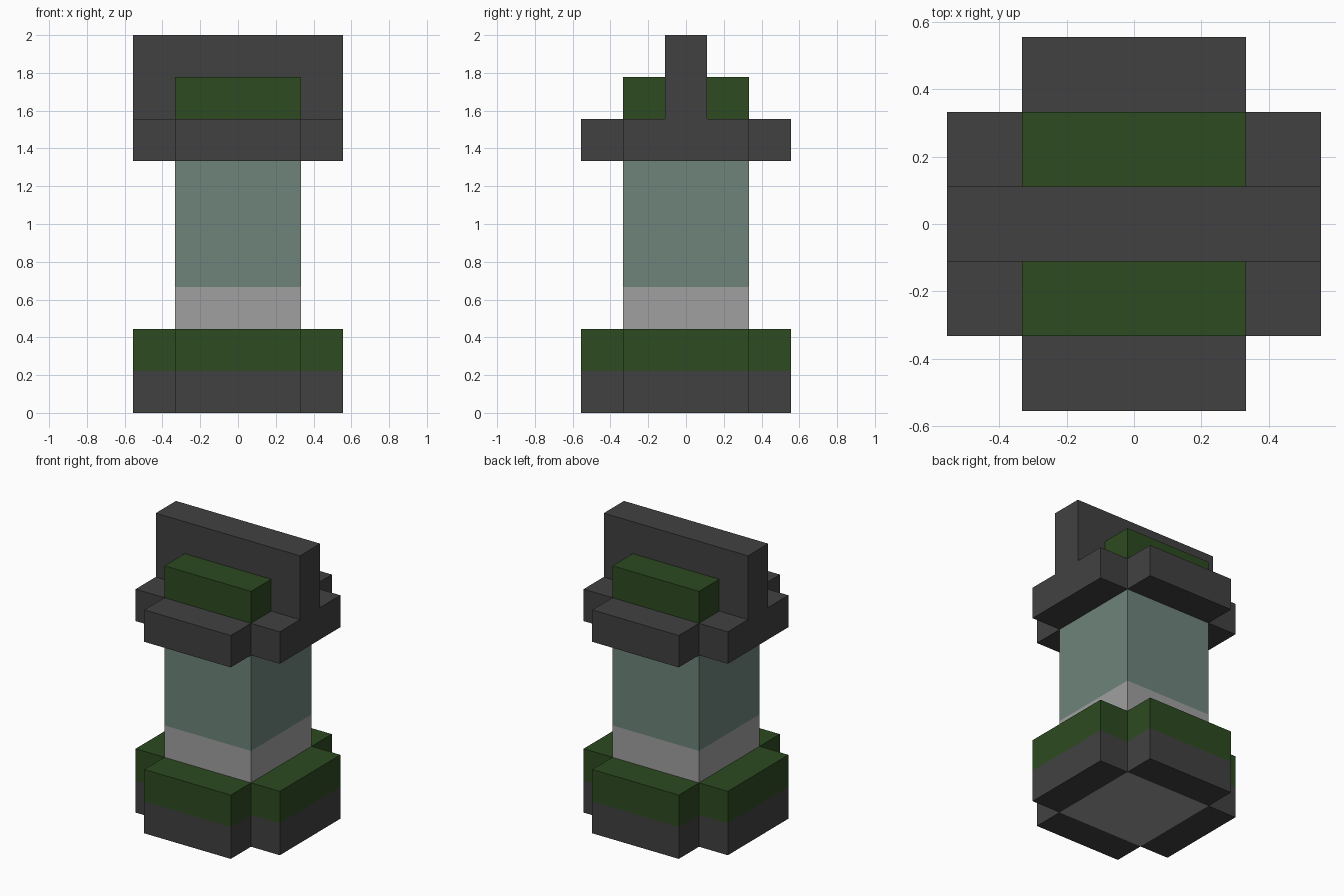
import bpy
import bmesh
from mathutils import Vector

U = 2 / 9  # one block unit

cube = bpy.data.objects.get("Cube")
if cube:
    bpy.data.objects.remove(cube, do_unlink=True)


def make_material(name, rgb):
    mat = bpy.data.materials.new(name)
    mat.use_nodes = True
    mat.diffuse_color = (*rgb, 1)
    mat.node_tree.nodes["Principled BSDF"].inputs["Base Color"].default_value = (*rgb, 1)
    return mat


DARK = make_material("dark grey", (0.053, 0.053, 0.053))
GREEN = make_material("moss green", (0.026, 0.069, 0.015))
TEAL = make_material("grey teal", (0.156, 0.231, 0.198))
LIGHT = make_material("light grey", (0.352, 0.352, 0.352))


def layered(name, bm, z, layers):
    """Extrude a flat footprint upward through (height, material) layers."""
    mesh = bpy.data.meshes.new(name)
    for v in bm.verts:
        v.co.z = z
    top = bm.faces[:]
    for slot, (height, mat) in enumerate(layers):
        mesh.materials.append(mat)
        old = set(bm.faces) if slot == 0 else set(bm.faces) - set(top)
        geom = bmesh.ops.extrude_face_region(bm, geom=top)["geom"]
        verts = [g for g in geom if isinstance(g, bmesh.types.BMVert)]
        bmesh.ops.translate(bm, verts=verts, vec=Vector((0, 0, height)))
        top = [g for g in geom if isinstance(g, bmesh.types.BMFace)]
        for f in bm.faces:
            if f not in old:
                f.material_index = slot
    bmesh.ops.recalc_face_normals(bm, faces=bm.faces[:])
    # The core column shows through the middle of the underside
    if LIGHT not in mesh.materials[:]:
        mesh.materials.append(LIGHT)
        for f in bm.faces:
            c = f.calc_center_median()
            if c.z < 0.01 and max(abs(c.x), abs(c.y)) < 0.5:
                f.material_index = len(mesh.materials) - 1
    bmesh.ops.scale(bm, verts=bm.verts[:], vec=(U, U, U))
    bm.to_mesh(mesh)
    bm.free()
    obj = bpy.data.objects.new(name, mesh)
    bpy.context.collection.objects.link(obj)
    return obj


def rectangle(width, depth, y=0):
    bm = bmesh.new()
    bmesh.ops.create_grid(bm, x_segments=1, y_segments=1, size=0.5)
    for v in bm.verts:
        v.co = (v.co.x * width, v.co.y * depth + y, 0)
    return bm


def cross():
    """Plus-shaped footprint: a three by three grid without its corners."""
    bm = bmesh.new()
    bmesh.ops.create_grid(bm, x_segments=3, y_segments=3, size=1)
    for v in bm.verts:
        for i in range(2):
            size = 2.5 if abs(v.co[i]) > 0.9 else 1.5
            v.co[i] = size if v.co[i] > 0 else -size
    corners = [f for f in bm.faces
               if min(abs(c) for c in f.calc_center_median().xy) > 1]
    bmesh.ops.delete(bm, geom=corners, context='FACES')
    return bm


# Plinth, shaft and collar
layered("base", cross(), 0, [(1, DARK), (1, GREEN)])
layered("column", rectangle(3, 3), 2, [(1, LIGHT), (3, TEAL)])
layered("collar", cross(), 6, [(1, DARK)])

# Upright ridge with a green block on each side
layered("ridge", rectangle(5, 1), 7, [(2, DARK)])
for side, y in (("front", -1), ("back", 1)):
    layered(side + "_roof_block", rectangle(3, 1, y), 7, [(1, GREEN)])
